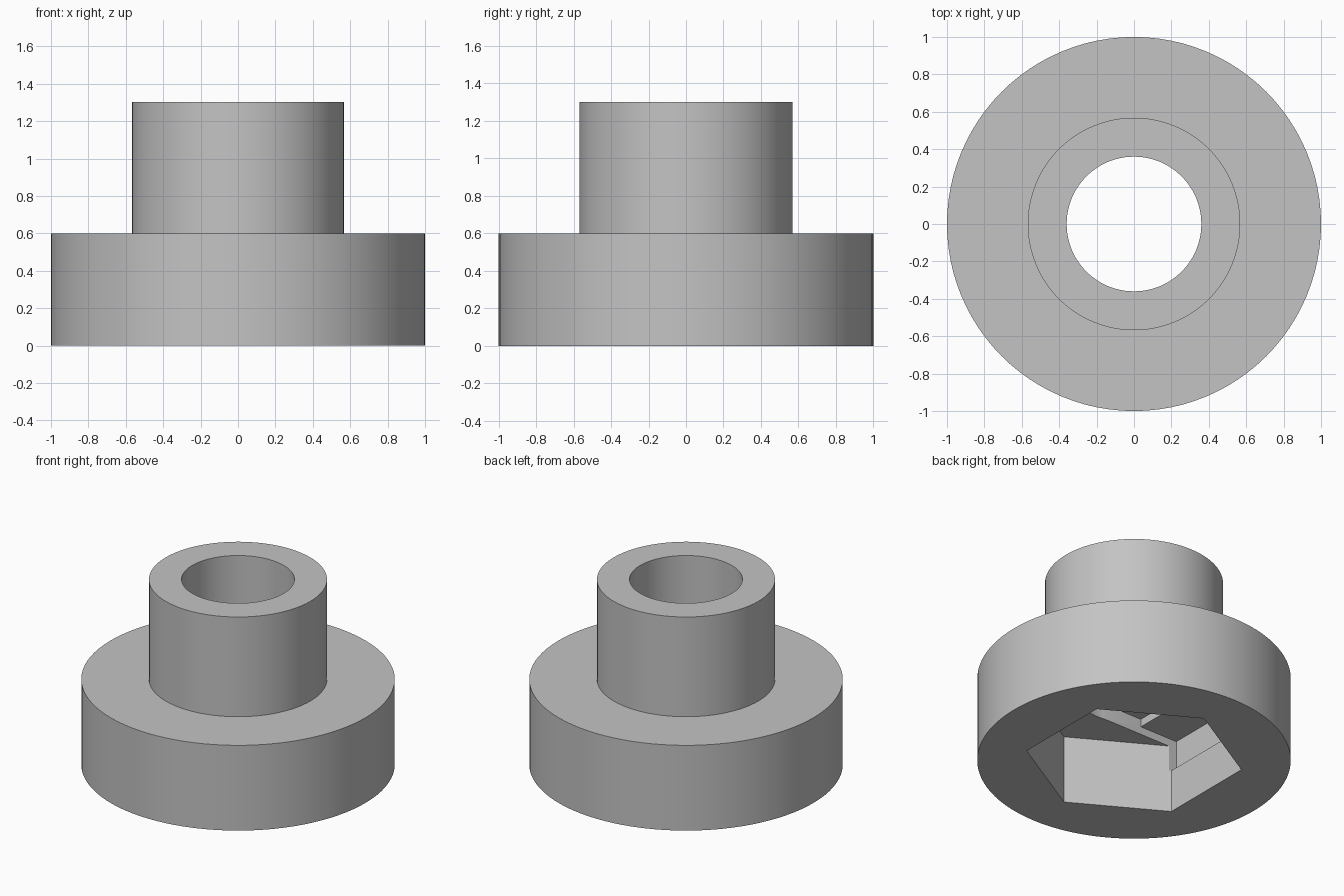
import bpy
import math
from math import radians

old = bpy.data.objects.get("Cube")
if old:
    bpy.data.objects.remove(old, do_unlink=True)

SEGMENTS = 96
BASE_R, BASE_H = 1.0, 0.6
NECK_R, TOP = 0.568, 1.302
BORE_R = 0.36
HEX_R, HEX_H = 0.695, 0.48
STEP = 0.055          # height of each bridging step above the hex pocket

grey = bpy.data.materials.new("grey")
grey.use_nodes = True
colour = (0.55, 0.55, 0.55, 1)
grey.diffuse_color = colour
grey.node_tree.nodes["Principled BSDF"].inputs["Base Color"].default_value = colour


def prism(name, radius, z0, z1, sides=SEGMENTS, turn=0):
    bpy.ops.mesh.primitive_cylinder_add(
        vertices=sides, radius=radius, depth=z1 - z0,
        location=(0, 0, (z0 + z1) / 2), rotation=(0, 0, turn))
    bpy.context.object.name = name
    return bpy.context.object


def block(name, half_x, half_y, z0, z1):
    bpy.ops.mesh.primitive_cube_add(size=2, location=(0, 0, (z0 + z1) / 2))
    ob = bpy.context.object
    ob.name = name
    ob.scale = (half_x, half_y, (z1 - z0) / 2)
    bpy.ops.object.transform_apply(location=False, rotation=False, scale=True)
    return ob


def combine(target, other, operation):
    mod = target.modifiers.new(operation.title(), 'BOOLEAN')
    mod.object, mod.operation, mod.solver = other, operation, 'EXACT'
    bpy.context.view_layer.objects.active = target
    bpy.ops.object.modifier_apply(modifier=mod.name)
    bpy.data.objects.remove(other, do_unlink=True)


# Wide base with a narrower neck
bushing = prism("flanged_bushing", BASE_R, 0, BASE_H)
combine(bushing, prism("neck", NECK_R, BASE_H - 0.03, TOP), 'UNION')

# Round bore, hexagonal nut pocket, then a slot and a square stepping up to the bore
for cutter in (
    prism("bore", BORE_R, 0.3, TOP + 0.1),
    prism("nut_pocket", HEX_R, -0.1, HEX_H, 6, radians(30)),
    block("slot", 0.65, 0.355, 0.3, HEX_H + STEP),
    block("square_step", 0.355, 0.355, 0.3, HEX_H + 2 * STEP),
):
    # A hexagon needs a vertex on the y axis
    if cutter.name == "nut_pocket":
        cutter.rotation_euler.z = 0
        bpy.context.view_layer.update()
    combine(bushing, cutter, 'DIFFERENCE')

# Grey finish with sharp rims
bushing.data.materials.clear()
bushing.data.materials.append(grey)
for face in bushing.data.polygons:
    face.material_index = 0
bpy.ops.object.select_all(action='DESELECT')
bushing.select_set(True)
bpy.context.view_layer.objects.active = bushing
bpy.ops.object.shade_smooth_by_angle(angle=radians(30))
